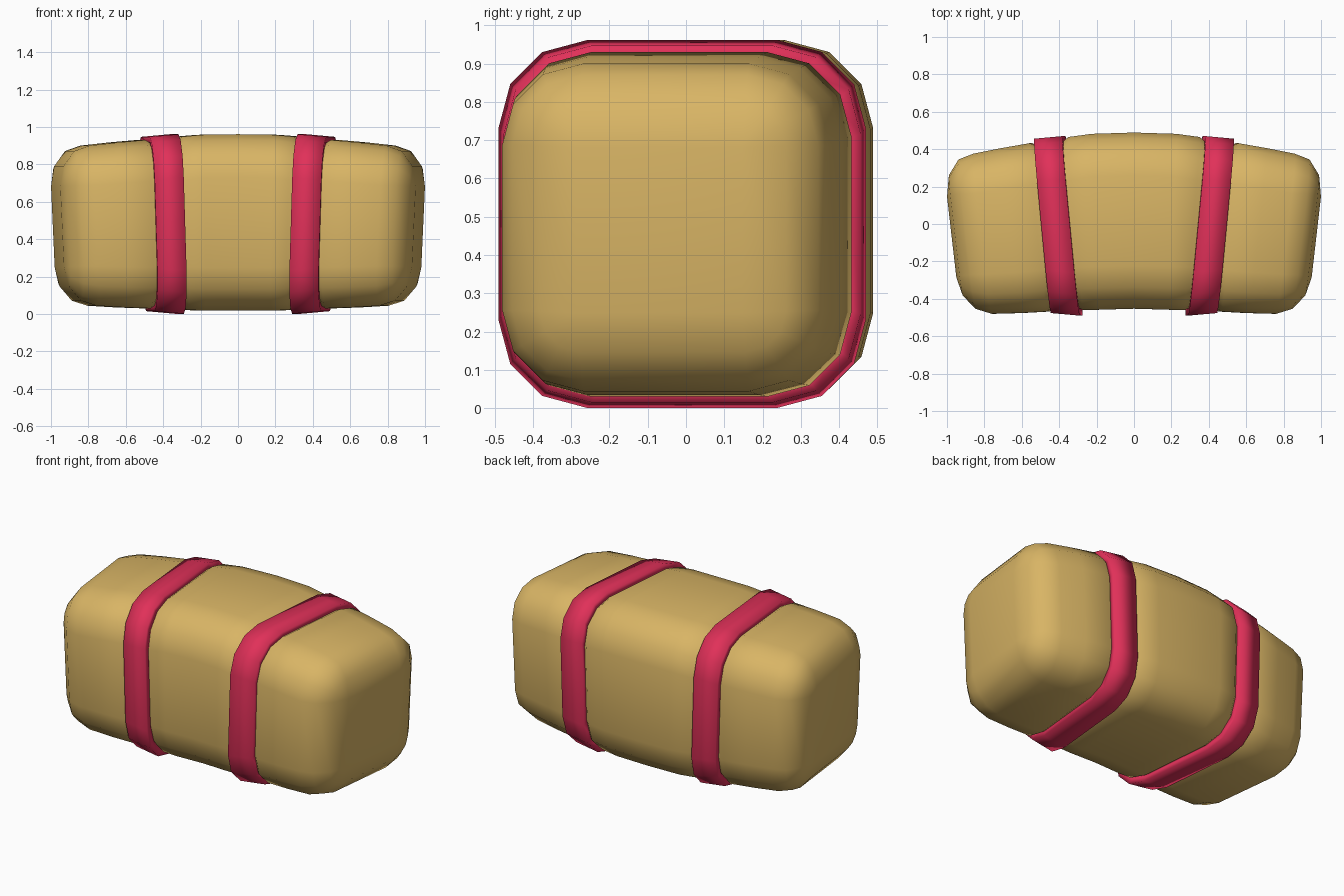
import bpy, bmesh, math

if "Cube" in bpy.data.objects:
    bpy.data.objects.remove(bpy.data.objects["Cube"])


def material(name, rgb):
    m = bpy.data.materials.new(name)
    m.diffuse_color = (*rgb, 1)
    m.use_nodes = True
    m.node_tree.nodes["Principled BSDF"].inputs["Base Color"].default_value = m.diffuse_color
    return m


TAN = material("tan cloth", (0.69, 0.46, 0.13))
RED = material("red strap", (0.75, 0.03, 0.10))


def ring(bm, x, yc, zc, half, ky, kz, radius):
    """Rounded square with 3-segment corners, sheared by ky / kz to follow the bend."""
    verts = []
    for corner in range(4):
        mid = math.radians(45 + 90 * corner)
        cy = math.copysign(half - radius, math.cos(mid))
        cz = math.copysign(half - radius, math.sin(mid))
        for step in range(4):
            a = math.radians(90 * corner + 30 * step)
            u, w = cy + radius * math.cos(a), cz + radius * math.sin(a)
            verts.append(bm.verts.new((x + u * ky + w * kz, yc + u, zc + w)))
    return verts


def bridge(bm, a, b):
    for i in range(len(a)):
        j = (i + 1) % len(a)
        bm.faces.new((a[i], a[j], b[j], b[i]))


def finish(bm, name, mat, angle):
    bmesh.ops.remove_doubles(bm, verts=bm.verts, dist=1e-4)
    bmesh.ops.recalc_face_normals(bm, faces=bm.faces)
    me = bpy.data.meshes.new(name)
    bm.to_mesh(me)
    bm.free()
    me.materials.append(mat)
    ob = bpy.data.objects.new(name, me)
    bpy.context.collection.objects.link(ob)
    bpy.context.view_layer.objects.active = ob
    ob.select_set(True)
    bpy.ops.object.shade_smooth_by_angle(angle=math.radians(angle))
    ob.select_set(False)


# Bent roll: x, y centre, z centre, half size, y shear, z shear, corner radius
half_roll = [
    (0.20, 0.012, 0.488, 0.470, 0.050, 0.014, 0.23),
    (0.305, 0.002, 0.485, 0.463, 0.088, 0.026, 0.23),
    (0.335, -0.003, 0.484, 0.442, 0.092, 0.028, 0.22),
    (0.47, -0.014, 0.481, 0.430, 0.098, 0.032, 0.21),
    (0.505, -0.018, 0.480, 0.450, 0.102, 0.034, 0.22),
    (0.65, -0.035, 0.476, 0.441, 0.110, 0.040, 0.217),
]
# Rounded ends
for deg in (0, 30, 60, 90):
    t = math.radians(deg)
    d = 0.212 * (1 - math.cos(t))
    half_roll.append((0.80 + 0.165 * math.sin(t), -0.052 - 0.018 * (1 - math.cos(t)),
                      0.472 - 0.007 * (1 - math.cos(t)), 0.428 - d, 0.115, 0.045,
                      max(0.212 - d, 0.0)))

mirrored = [(-x, y, z, h, -ky, -kz, r) for x, y, z, h, ky, kz, r in reversed(half_roll)]
stations = mirrored + [(0, 0.018, 0.490, 0.471, 0, 0, 0.23)] + half_roll
bm = bmesh.new()
rings = [ring(bm, *s) for s in stations]
for a, b in zip(rings, rings[1:]):
    bridge(bm, a, b)
bm.faces.new(rings[0])
bm.faces.new(rings[-1])
finish(bm, "bedroll", TAN, 80)

# Two straps wrapped around the roll
for side, name in ((-1, "left_strap"), (1, "right_strap")):
    bm = bmesh.new()
    rings = []
    for off, depth in ((-0.077, 0.042), (-0.077, 0), (0.077, 0), (0.077, 0.042)):
        rings.append(ring(bm, side * (0.405 + off), -0.010, 0.481,
                          0.473 - 0.09 * off - depth,
                          side * 0.095, side * 0.030, 0.23 - depth * 0.5))
    for i in range(4):
        bridge(bm, rings[i], rings[(i + 1) % 4])
    finish(bm, name, RED, 120)
